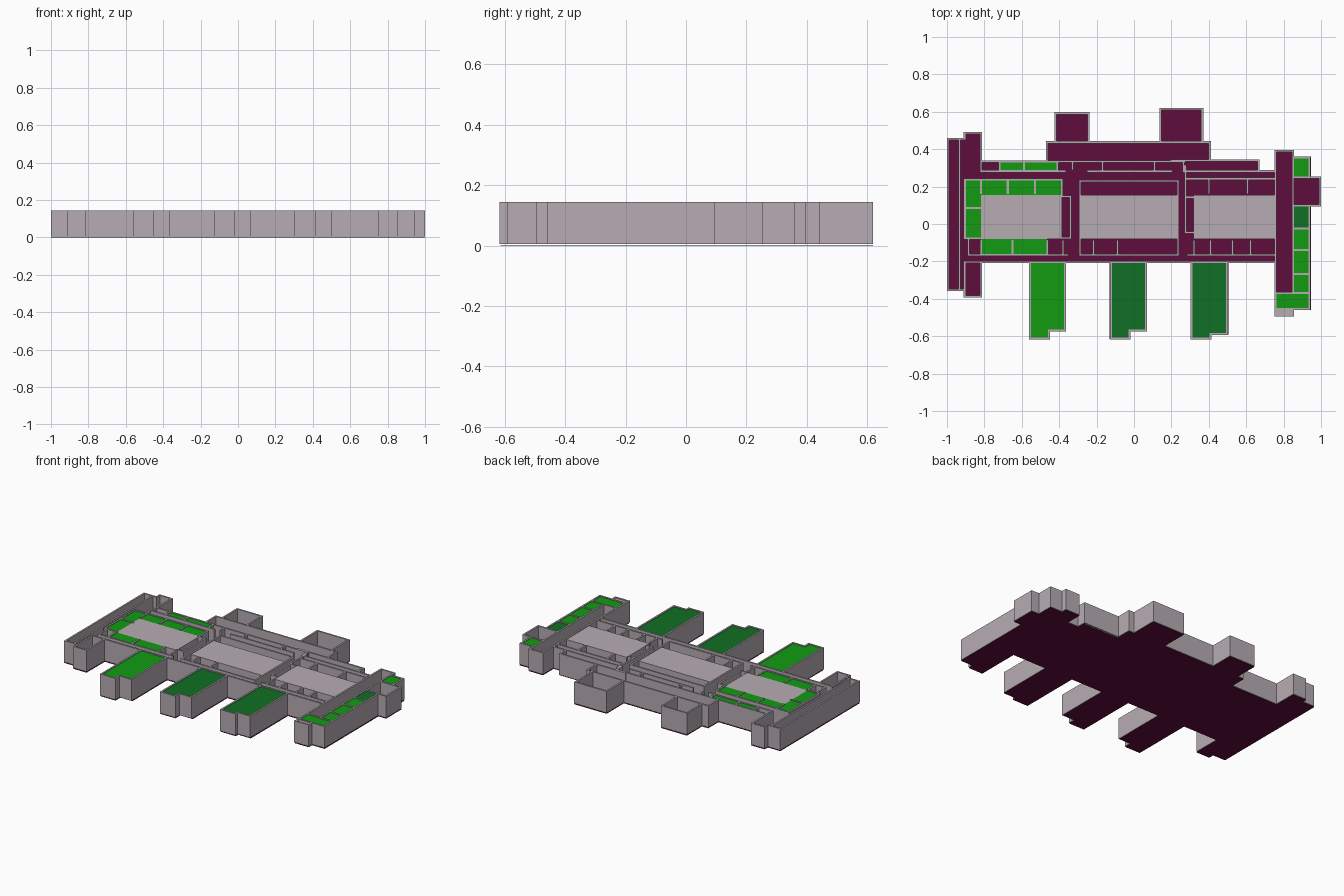
import bpy, bmesh
from mathutils import Matrix, Vector

H, BASE, T = 0.145, 0.006, 0.0055   # wall top, wall foot, half wall thickness
CEIL = 0.141                        # height of the closed room tops


def material(name, rgb):
    m = bpy.data.materials.new(name)
    m.diffuse_color = (*rgb, 1)
    return m


GREY = material("wall_grey", (0.47, 0.415, 0.45))
PLUM = material("floor_plum", (0.112, 0.004, 0.046))
LIGHT = material("light_green", (0.006, 0.33, 0.006))
DARK = material("dark_green", (0.005, 0.16, 0.018))


def finish(name, bm, mat):
    me = bpy.data.meshes.new(name)
    bm.to_mesh(me)
    bm.free()
    me.materials.append(mat)
    ob = bpy.data.objects.new(name, me)
    bpy.context.collection.objects.link(ob)


def box(bm, x0, x1, y0, y1, z0, z1):
    c = Vector(((x0 + x1) / 2, (y0 + y1) / 2, (z0 + z1) / 2))
    s = Matrix.Diagonal((x1 - x0, y1 - y0, z1 - z0, 1))
    bmesh.ops.create_cube(bm, size=1, matrix=Matrix.Translation(c) @ s)


def boxes(name, rects, z0, z1, mat):
    bm = bmesh.new()
    for r in rects:
        box(bm, *r, z0, z1)
    finish(name, bm, mat)


def walls(name, horizontal=(), vertical=()):
    """horizontal: (y, x0, x1); vertical: (x, y0, y1) wall centre lines"""
    bm = bmesh.new()
    for y, a, b in horizontal:
        box(bm, a - T, b + T, y - T, y + T, BASE, H)
    for x, a, b in vertical:
        box(bm, x - T, x + T, a + T, b - T, BASE, H)
    finish(name, bm, GREY)


# floor slab as abutting rectangles
boxes("floor", [
    (-1, -0.91, -0.358, 0.46), (-0.91, -0.813, -0.394, 0.492),
    (-0.813, 0.752, -0.208, 0.285), (-0.813, 0.67, 0.285, 0.338),
    (-0.47, 0.41, 0.338, 0.442), (-0.425, -0.238, 0.442, 0.598),
    (0.137, 0.37, 0.442, 0.62), (0.752, 0.855, -0.495, 0.395),
    (0.855, 0.945, -0.46, 0.36), (0.945, 1, 0.093, 0.253),
    (-0.56, -0.364, -0.565, -0.208), (-0.56, -0.45, -0.615, -0.565),
    (-0.13, 0.07, -0.565, -0.208), (-0.13, -0.02, -0.615, -0.565),
    (0.303, 0.505, -0.59, -0.208), (0.303, 0.415, -0.615, -0.59),
], 0, 0.002, PLUM)

# left wing
walls("left_wing_walls",
      [(0.455, -0.994, -0.905), (-0.353, -0.994, -0.905),
       (0.487, -0.905, -0.818), (-0.388, -0.905, -0.818)],
      [(-0.994, -0.353, 0.455), (-0.932, -0.353, 0.455),
       (-0.905, 0.455, 0.487), (-0.905, -0.388, -0.203),
       (-0.818, 0.283, 0.487), (-0.818, -0.388, -0.203)])

# long corridor walls of the main body and the rear hall
walls("main_walls",
      [(-0.203, -0.905, 0.757), (0.333, -0.818, 0.27), (0.34, 0.2, 0.665),
       (0.282, -0.818, -0.37), (0.282, -0.245, 0.2), (0.282, 0.265, 0.757),
       (0.437, -0.465, 0.405)],
      [(-0.465, 0.333, 0.437), (0.405, 0.34, 0.437), (0.665, 0.282, 0.34),
       (0.265, 0.282, 0.333)] +
      [(x, 0.282, 0.333) for x in (-0.72, -0.588, -0.41, -0.328, -0.168, 0.11)])

# two rear towers
for name, x0, x1, y1 in (("rear_block_left", -0.42, -0.243, 0.592),
                         ("rear_block_right", 0.142, 0.365, 0.614)):
    walls(name, [(y1, x0, x1)], [(x0, 0.437, y1), (x1, 0.437, y1)])

# three room groups around the central courts
walls("left_group_walls",
      [(0.237, -0.905, -0.385), (-0.165, -0.885, -0.355), (0.085, -0.905, -0.818),
       (-0.078, -0.905, -0.818), (0.147, -0.385, -0.34), (-0.075, -0.385, -0.34)],
      [(-0.905, -0.078, 0.237), (-0.885, -0.165, -0.078), (-0.385, 0.147, 0.237),
       (-0.34, -0.075, 0.147)] +
      [(x, 0.155, 0.237) for x in (-0.818, -0.675, -0.53)] +
      [(x, -0.165, -0.08) for x in (-0.818, -0.65, -0.462, -0.38)])
walls("middle_group_walls",
      [(0.229, -0.288, 0.236), (-0.165, -0.288, 0.236)],
      [(-0.288, -0.165, 0.229), (0.236, -0.165, 0.229)] +
      [(x, -0.165, -0.08) for x in (-0.217, -0.088)])
walls("right_group_walls",
      [(0.242, 0.276, 0.757), (-0.165, 0.29, 0.757), (0.143, 0.276, 0.315),
       (-0.045, 0.276, 0.315)],
      [(0.276, -0.045, 0.32)] +
      [(x, 0.155, 0.242) for x in (0.4, 0.608)] +
      [(x, -0.165, -0.08) for x in (0.32, 0.41, 0.527, 0.623)])

# raised grey courts
boxes("courts", [(-0.818, -0.385, -0.08, 0.155), (-0.288, 0.236, -0.08, 0.155),
                 (0.318, 0.757, -0.08, 0.155)], BASE, CEIL, GREY)

# right wing
walls("right_wing_walls",
      [(0.39, 0.757, 0.85), (-0.368, 0.757, 0.938), (-0.455, 0.757, 0.938),
       (-0.49, 0.757, 0.85), (0.355, 0.85, 0.938), (0.248, 0.85, 0.994),
       (0.098, 0.85, 0.994), (-0.023, 0.85, 0.938), (-0.14, 0.85, 0.938),
       (-0.268, 0.85, 0.938)],
      [(0.757, -0.49, 0.39), (0.85, -0.368, 0.39), (0.85, -0.49, -0.455),
       (0.938, 0.248, 0.355), (0.938, -0.455, 0.098), (0.994, 0.098, 0.248)])
boxes("right_wing_ledge", [(0.757, 0.85, -0.49, -0.455)], BASE, CEIL, GREY)

# closed green room tops
boxes("green_room_tops", [
    (-0.818, -0.385, 0.155, 0.237), (-0.905, -0.818, -0.078, 0.237),
    (-0.818, -0.462, -0.165, -0.08), (-0.72, -0.41, 0.282, 0.333),
    (0.85, 0.938, 0.248, 0.355), (0.85, 0.938, -0.368, -0.023),
    (0.757, 0.938, -0.455, -0.368)], CEIL - 0.004, CEIL, LIGHT)
boxes("dark_room_top", [(0.85, 0.938, -0.023, 0.098)], CEIL - 0.004, CEIL, DARK)

# three front piers with a notched end
for name, x0, xn, x1, yn, mat in (
        ("front_pier_left", -0.555, -0.455, -0.37, -0.57, LIGHT),
        ("front_pier_middle", -0.124, -0.024, 0.064, -0.57, DARK),
        ("front_pier_right", 0.308, 0.408, 0.498, -0.588, DARK)):
    yf = -0.612
    walls(name + "_walls", [(yf, x0, xn), (yn, xn, x1)],
          [(x0, yf, -0.203), (xn, yf, yn), (x1, yn, -0.203)])
    boxes(name + "_top", [(x0, x1, yn, -0.203), (x0, xn, yf, yn)],
          CEIL - 0.004, CEIL, mat)
